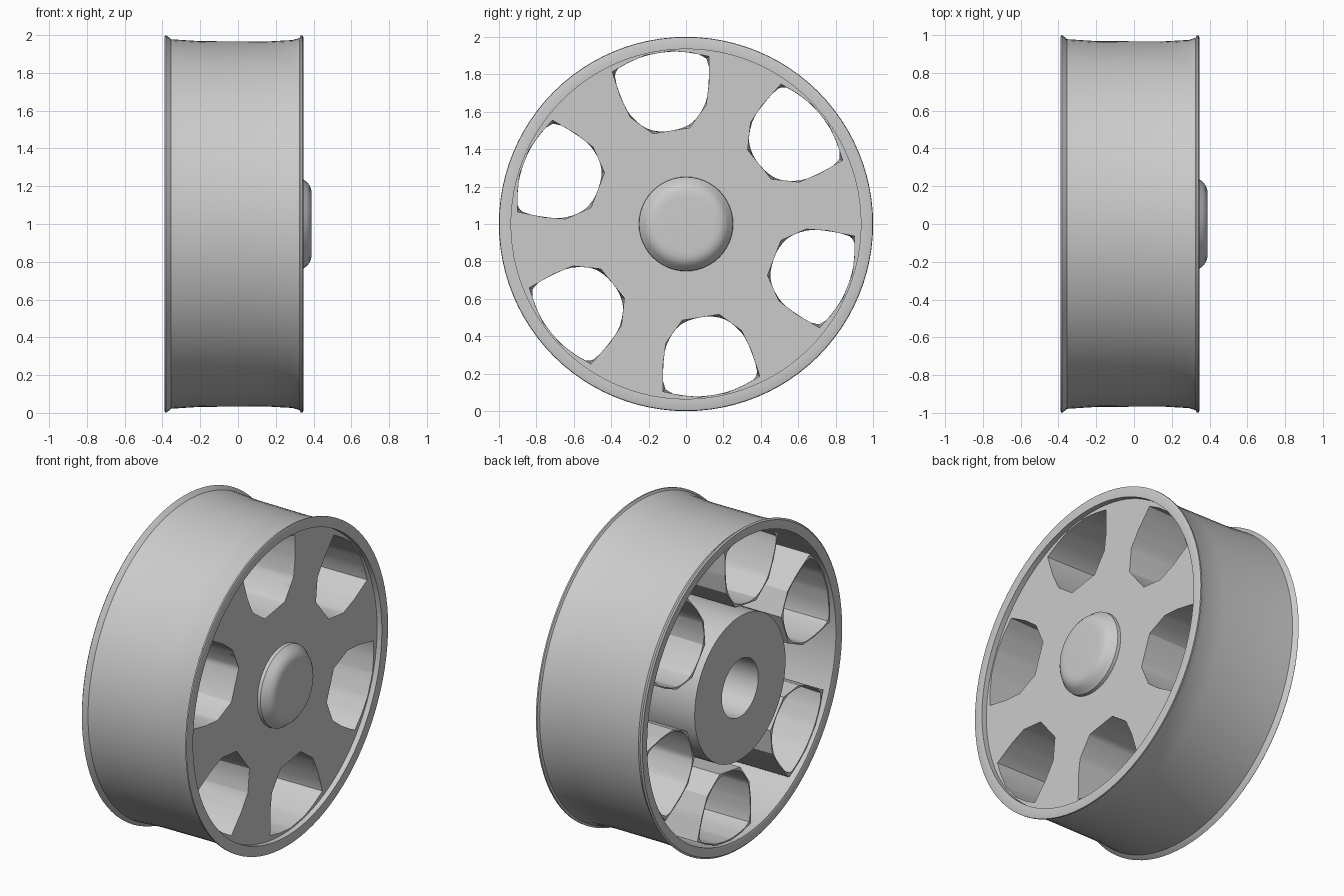
import bpy, bmesh
from math import sin, cos, pi, radians, atan2
from mathutils import Matrix, Vector

cube = bpy.data.objects.get("Cube")
if cube:
    bpy.data.objects.remove(cube, do_unlink=True)

grey = bpy.data.materials.new("plain_grey")
grey.use_nodes = True
grey.diffuse_color = (0.6, 0.6, 0.6, 1)
grey.node_tree.nodes["Principled BSDF"].inputs["Base Color"].default_value = grey.diffuse_color

# Parts are made in wheel space (plane = first two axes, axle = third)
WHEEL = Matrix(((0, 0, 1, 0), (1, 0, 0, 0), (0, 1, 0, 1), (0, 0, 0, 1)))


def finish(name, bm, angle=35):
    bmesh.ops.remove_doubles(bm, verts=bm.verts, dist=0.0001)
    bmesh.ops.recalc_face_normals(bm, faces=bm.faces)
    bm.transform(WHEEL)
    mesh = bpy.data.meshes.new(name)
    bm.to_mesh(mesh)
    bm.free()
    mesh.materials.append(grey)
    obj = bpy.data.objects.new(name, mesh)
    bpy.context.collection.objects.link(obj)
    bpy.ops.object.select_all(action="DESELECT")
    obj.select_set(True)
    bpy.context.view_layer.objects.active = obj
    bpy.ops.object.shade_smooth_by_angle(angle=radians(angle))
    return obj


def bridge(bm, rings):
    """Join successive closed rings of points with quads."""
    loops = [[bm.verts.new(p) for p in ring] for ring in rings]
    for a, b in zip(loops, loops[1:]):
        for i in range(len(a)):
            j = (i + 1) % len(a)
            bm.faces.new((a[i], a[j], b[j], b[i]))
    return loops


def circle(r, x, n):
    return [(r * cos(2 * pi * i / n), r * sin(2 * pi * i / n), x) for i in range(n)]


def lathe(name, profile, n=64, cap_end=False):
    bm = bmesh.new()
    loops = bridge(bm, [circle(r, x, n) for x, r in profile])
    if cap_end:
        bm.faces.new(loops[-1])
    return finish(name, bm)


# Barrel of the rim with flared lips
lathe("rim", [(-0.385, 0.935), (-0.39, 0.95), (-0.39, 0.99), (-0.382, 1.0), (-0.368, 0.99),
              (-0.355, 0.978), (-0.2, 0.968), (0.15, 0.966), (0.29, 0.974), (0.325, 0.985),
              (0.333, 0.998), (0.342, 0.998), (0.346, 0.988), (0.343, 0.935), (-0.385, 0.935)], 96)

# Hub with an open bore at the rear
lathe("hub", [(0.29, 0.45), (-0.375, 0.45), (-0.375, 0.18), (0.28, 0.18)], 64, True)

# Domed cap on the outer face
lathe("hub_cap", [(0.29, 0.24), (0.31, 0.252), (0.33, 0.25), (0.345, 0.237), (0.365, 0.222),
                  (0.38, 0.203), (0.388, 0.18), (0.39, 0.15)], 48, True)

# Window outline: radial, sideways; mirrored half
half = [(0.925, 0.07), (0.9, 0.17), (0.865, 0.262), (0.72, 0.238), (0.61, 0.205), (0.505, 0.1)]
outline = [Vector(p) for p in half] + [Vector((u, -v)) for u, v in reversed(half)]
MIDDLE = Vector((0.72, 0))
TURNS = [radians(39 + 60 * k) for k in range(6)]


def rounded(points, steps=2):
    """Cut the corners of an outline repeatedly."""
    for _ in range(steps):
        cut = []
        for a, b in zip(points, points[1:] + points[:1]):
            cut += [a.lerp(b, 0.25), a.lerp(b, 0.75)]
        points = cut
    return points


def cast(points, angle):
    """Point where a ray from the window middle meets a convex outline."""
    ray = Vector((cos(angle), sin(angle)))
    best = 9
    for a, b in zip(points, points[1:] + points[:1]):
        normal = Vector((b.y - a.y, a.x - b.x))
        if normal.dot(a - MIDDLE) < 0:
            normal.negate()
        facing = normal.dot(ray)
        if facing > 1e-6:
            best = min(best, normal.dot(a - MIDDLE) / facing)
    return MIDDLE + ray * best


def turned(p, angle, x):
    return (p.x * cos(angle) - p.y * sin(angle), p.x * sin(angle) + p.y * cos(angle), x)


# Window tubes: angular outside and front, rounded opening at the rear
corners = [atan2(p.y, p.x - MIDDLE.x) for p in outline]
angles = sorted(corners + [2 * pi * i / 40 - pi + 0.03 for i in range(40)])
angular = [cast(outline, a) for a in angles]
oval = [cast(rounded(outline), a) for a in angles]
shell = [MIDDLE + (p - MIDDLE) * 1.03 for p in angular]
for k, turn in enumerate(TURNS):
    bm = bmesh.new()
    bridge(bm, [[turned(p, turn, x) for p in ring] for ring, x in
                ((shell, 0.28), (shell, -0.36), (oval, -0.36), (angular, 0.305))])
    finish("window_tube_%d" % (k + 1), bm, 25)

# Outer face plate with six window openings
curve = bpy.data.curves.new("face_plate_outline", "CURVE")
curve.dimensions = "2D"
curve.fill_mode = "BOTH"
curve.extrude = 0.015
loops = [circle(0.94, 0, 96)] + [[turned(p, t, 0) for p in outline] for t in TURNS]
for loop in loops:
    spline = curve.splines.new("POLY")
    spline.points.add(len(loop) - 1)
    for point, co in zip(spline.points, loop):
        point.co = (*co, 1)
    spline.use_cyclic_u = True
helper = bpy.data.objects.new("face_plate_outline", curve)
bpy.context.collection.objects.link(helper)
bpy.context.view_layer.update()
flat = bpy.data.meshes.new_from_object(helper.evaluated_get(bpy.context.evaluated_depsgraph_get()))
bm = bmesh.new()
bm.from_mesh(flat)
bm.transform(Matrix.Translation((0, 0, 0.295)))
bpy.data.objects.remove(helper, do_unlink=True)
bpy.data.meshes.remove(flat)
finish("face_plate", bm)
